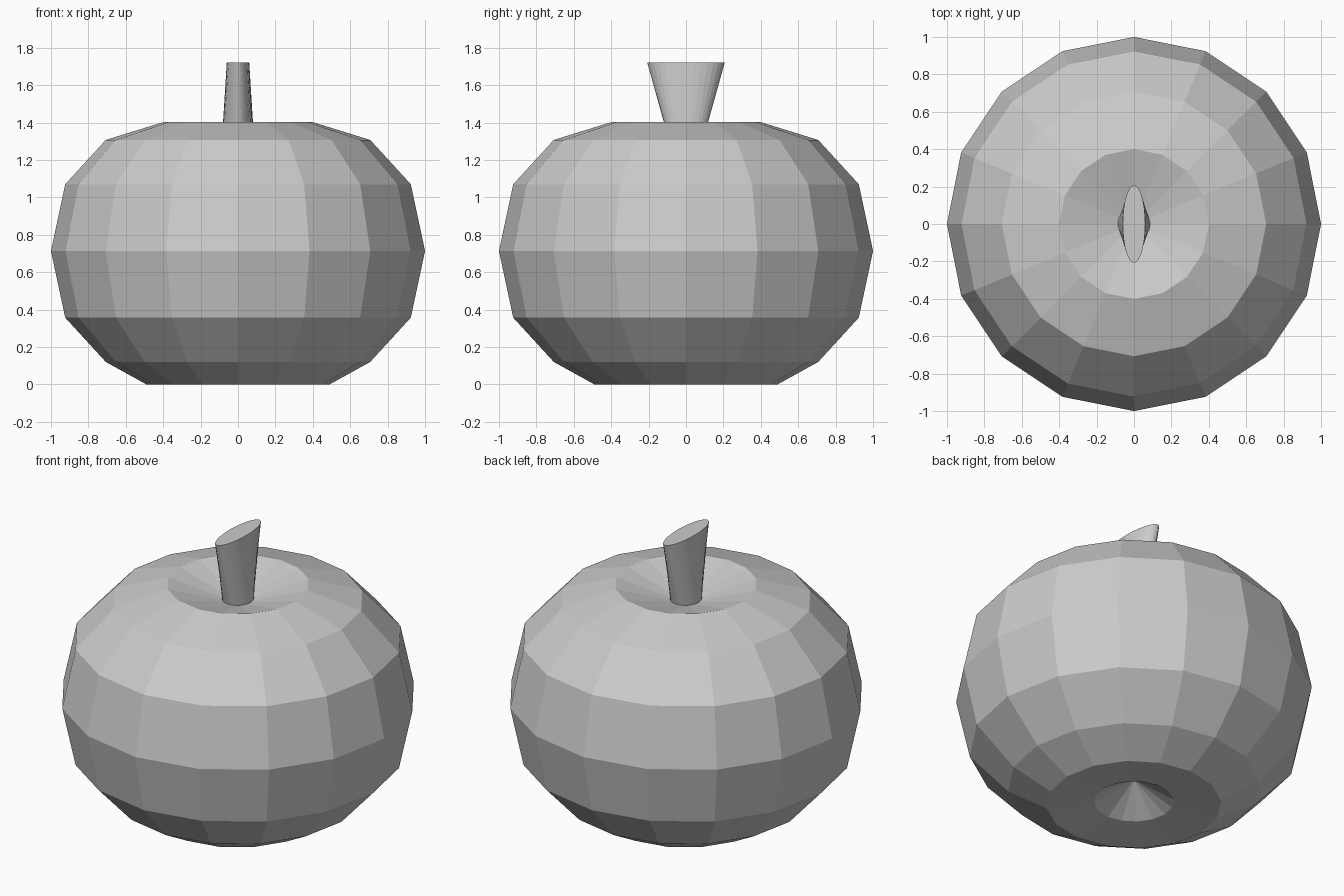
import bpy, bmesh
from math import cos, sin, pi

if "Cube" in bpy.data.objects:
    bpy.data.objects.remove(bpy.data.objects["Cube"])


def loft(name, rings, sides, tip_start=None, tip_end=None):
    """Stack elliptical rings (rx, ry, z), closing ends with a cone tip or a flat cap."""
    bm = bmesh.new()
    loops = [[bm.verts.new((rx * cos(2 * pi * i / sides), ry * sin(2 * pi * i / sides), z))
              for i in range(sides)] for rx, ry, z in rings]
    for a, b in zip(loops, loops[1:]):
        for i in range(sides):
            j = (i + 1) % sides
            bm.faces.new((a[i], a[j], b[j], b[i]))
    for loop, tip in ((loops[0], tip_start), (loops[-1], tip_end)):
        if tip is None:
            bm.faces.new(loop)
        else:
            v = bm.verts.new((0, 0, tip))
            for i in range(sides):
                bm.faces.new((loop[i], loop[(i + 1) % sides], v))
    bmesh.ops.recalc_face_normals(bm, faces=bm.faces)
    mesh = bpy.data.meshes.new(name)
    bm.to_mesh(mesh)
    bm.free()
    obj = bpy.data.objects.new(name, mesh)
    bpy.context.collection.objects.link(obj)
    return obj


# Fruit body: faceted squashed sphere, dimpled at the top and underneath
profile = [(0.225, 0.02), (0.49, 0.0), (0.707, 0.12), (0.924, 0.357), (1.0, 0.713),
           (0.924, 1.07), (0.707, 1.307), (0.40, 1.402)]
loft("fruit_body", [(r, r, z) for r, z in profile], 16, tip_start=0.16, tip_end=1.285)

# Stem: round at the base, flaring to a flat narrow ellipse
loft("stem", [(0.087, 0.087, 1.29), (0.06, 0.207, 1.72)], 32)
